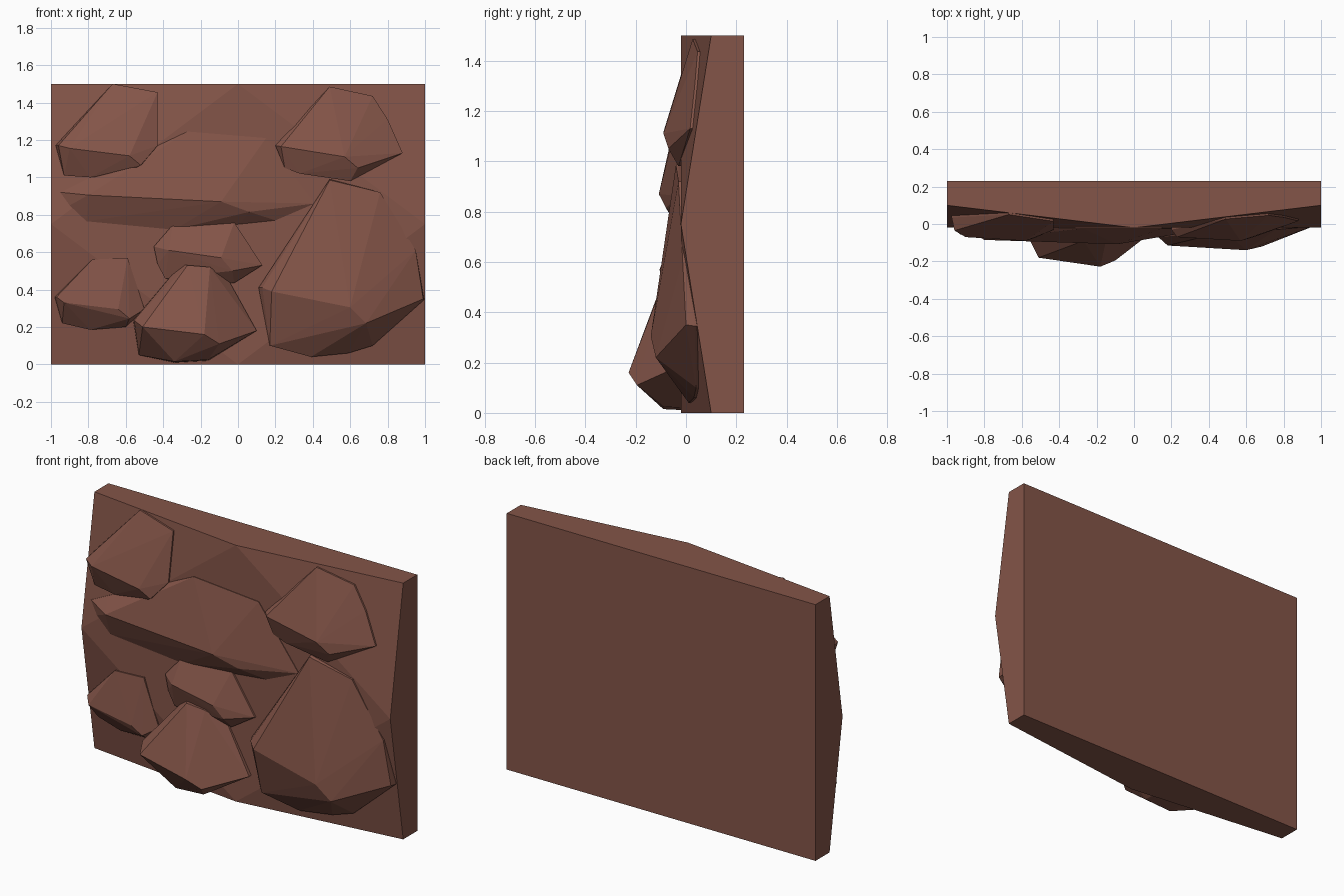
import bpy, bmesh

mat = bpy.data.materials.new("brown_rock")
mat.diffuse_color = (0.23, 0.09, 0.065, 1)


def slab_y(x, z):
    """Front surface of the slab: flat diamond, corners chamfered back."""
    return -0.02 + 0.12 * max(0, abs(x) + abs(z - 0.75) / 0.75 - 1)


def finish(bm, name):
    bmesh.ops.recalc_face_normals(bm, faces=bm.faces)
    me = bpy.data.meshes.new(name)
    bm.to_mesh(me)
    bm.free()
    me.materials.append(mat)
    bpy.context.collection.objects.link(bpy.data.objects.new(name, me))


def hull(name, points):
    bm = bmesh.new()
    for p in points:
        bm.verts.new(p)
    res = bmesh.ops.convex_hull(bm, input=bm.verts)
    junk = {v for v in res["geom_interior"] + res["geom_unused"]
            if isinstance(v, bmesh.types.BMVert)}
    bmesh.ops.delete(bm, geom=list(junk), context='VERTS')
    bmesh.ops.dissolve_limit(bm, angle_limit=0.01, verts=bm.verts, edges=bm.edges)
    finish(bm, name)


def rock(name, outline, ridge, proud=0.01):
    """outline: (x, z) where the rock meets the slab; ridge: (x, y, z) in front."""
    pts = [(x, slab_y(x, z) - proud, z) for x, z in outline]
    pts += [(x, 0.13, z) for x, z in outline]
    hull(name, pts + ridge)


# slab with four chamfered front corners
xs, zs = (-1, 0, 1), (0, 0.75, 1.5)
hull("wall_slab", [(x, slab_y(x, z), z) for x in xs for z in zs]
     + [(x, 0.23, z) for x in (-1, 1) for z in (0, 1.5)])

# boulders set into the front
rock("upper_left_rock",
     [(-0.975, 1.17), (-0.93, 1.22), (-0.67, 1.5), (-0.43, 1.455), (-0.43, 1.17),
      (-0.5, 1.08), (-0.6, 1.02), (-0.79, 1.0), (-0.93, 1.01)],
     [(-0.96, -0.035, 1.17), (-0.9, -0.07, 1.155), (-0.58, -0.09, 1.115),
      (-0.52, -0.07, 1.065)])

rock("upper_right_rock",
     [(0.2, 1.17), (0.49, 1.485), (0.72, 1.435), (0.8, 1.31), (0.88, 1.13),
      (0.6, 0.98), (0.33, 1.02), (0.25, 1.05)],
     [(0.23, -0.07, 1.165), (0.57, -0.09, 1.11), (0.64, -0.07, 1.05)])

rock("long_ledge_rock",
     [(-0.95, 0.92), (-0.84, 0.975), (-0.27, 1.245), (0.15, 1.21), (0.41, 0.86),
      (0.2, 0.77), (0.01, 0.75), (-0.34, 0.72), (-0.81, 0.765), (-0.9, 0.85)],
     [(-0.8, -0.085, 0.905), (-0.09, -0.108, 0.87), (0.06, -0.08, 0.815)], 0.004)

rock("small_middle_rock",
     [(-0.45, 0.63), (-0.35, 0.745), (-0.02, 0.76), (0.13, 0.53), (-0.02, 0.435),
      (-0.39, 0.46), (-0.43, 0.535)],
     [(-0.37, -0.085, 0.61), (-0.09, -0.105, 0.57), (-0.03, -0.09, 0.5)])

rock("lower_left_rock",
     [(-0.98, 0.36), (-0.94, 0.4), (-0.78, 0.56), (-0.59, 0.57), (-0.5, 0.295),
      (-0.6, 0.2), (-0.79, 0.185), (-0.94, 0.22)],
     [(-0.97, -0.01, 0.36), (-0.93, -0.055, 0.33), (-0.64, -0.075, 0.295),
      (-0.58, -0.06, 0.245)])

rock("bottom_middle_rock",
     [(-0.56, 0.235), (-0.31, 0.53), (-0.14, 0.52), (-0.05, 0.45), (0.1, 0.18),
      (-0.16, 0.02), (-0.34, 0.01), (-0.53, 0.05)],
     [(-0.555, -0.09, 0.235), (-0.51, -0.18, 0.2), (-0.18, -0.228, 0.16),
      (-0.1, -0.195, 0.11), (0.1, -0.04, 0.18), (-0.27, -0.09, 0.53),
      (-0.15, -0.09, 0.52), (-0.34, -0.09, 0.015), (-0.16, -0.09, 0.025)])

rock("large_right_rock",
     [(0.11, 0.41), (0.49, 0.99), (0.76, 0.92), (0.95, 0.61), (0.995, 0.345),
      (0.72, 0.1), (0.59, 0.06), (0.39, 0.04), (0.17, 0.1)],
     [(0.13, -0.07, 0.41), (0.18, -0.115, 0.39), (0.6, -0.14, 0.305),
      (0.685, -0.12, 0.22), (0.99, 0.0, 0.35), (0.49, -0.04, 0.985)])
